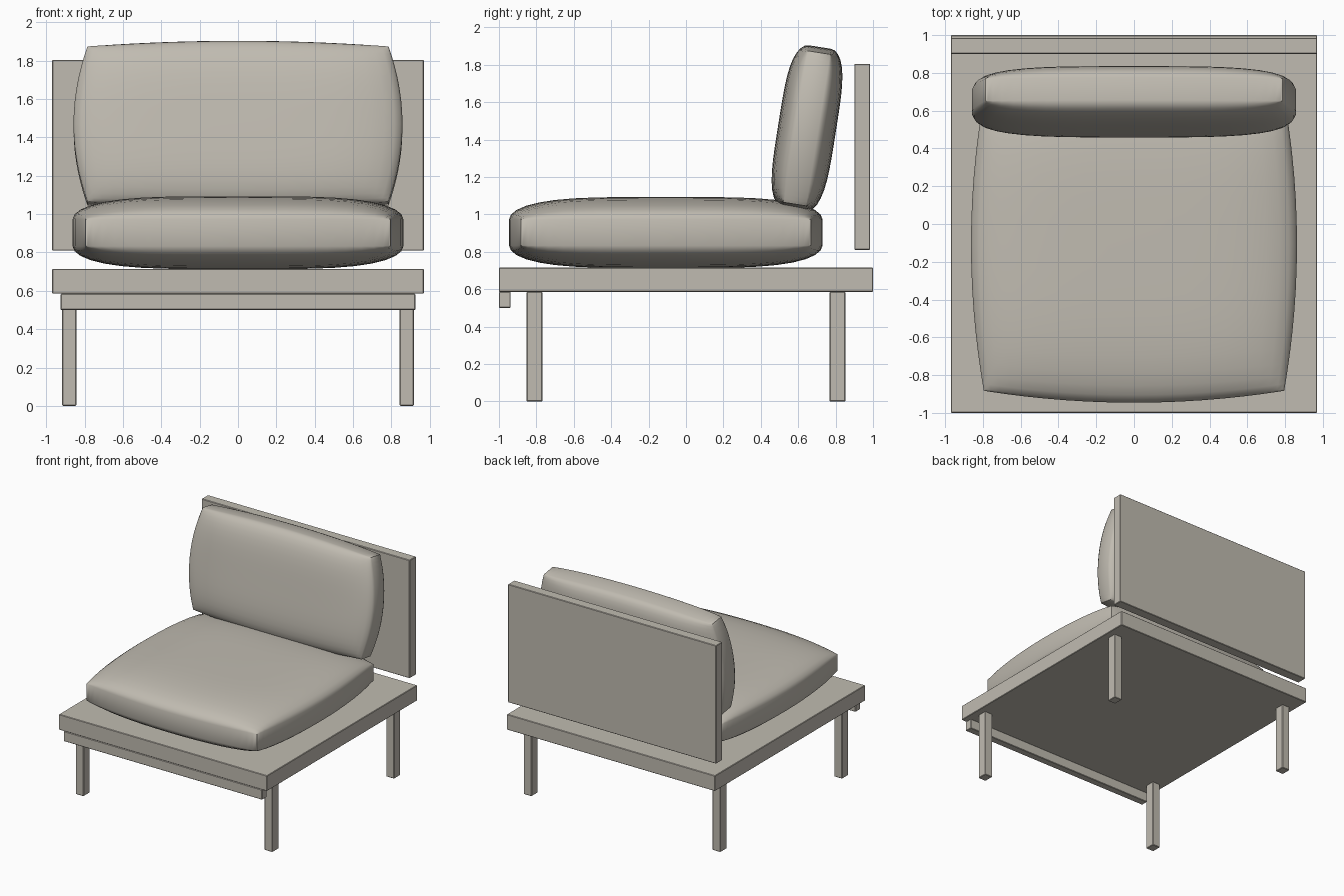
import bpy, bmesh, math

old = bpy.data.objects.get("Cube")
if old:
    bpy.data.objects.remove(old, do_unlink=True)

COLOUR = (0.53, 0.50, 0.44, 1.0)
mat = bpy.data.materials.new("warm grey")
mat.use_nodes = True
mat.diffuse_color = COLOUR
mat.node_tree.nodes["Principled BSDF"].inputs["Base Color"].default_value = COLOUR


def add_object(name, bm):
    mesh = bpy.data.meshes.new(name)
    bm.to_mesh(mesh)
    bm.free()
    mesh.materials.append(mat)
    obj = bpy.data.objects.new(name, mesh)
    bpy.context.collection.objects.link(obj)
    return obj


def board(name, low, high, bevel=0.004):
    """Box between two corners with lightly eased edges."""
    bm = bmesh.new()
    bmesh.ops.create_cube(bm, size=1)
    for v in bm.verts:
        v.co = [(a + b) / 2 + c * (b - a) for a, b, c in zip(low, high, v.co)]
    obj = add_object(name, bm)
    mod = obj.modifiers.new("eased edges", "BEVEL")
    mod.width = bevel
    mod.segments = 1
    return obj


def cushion(name, corner, bulge, edge, thick, location, tilt=0.0, n=20):
    """Pillow: bulging outline, domed faces and a narrow side band."""
    bm = bmesh.new()

    def dome(t):
        return math.sqrt(max(0.0, 1 - abs(t) ** 4))

    def sheet(side):
        rows = []
        for j in range(n + 1):
            row = []
            for i in range(n + 1):
                # sine spacing packs rows towards the rounded rim
                u = math.sin(math.pi / 2 * (2 * i / n - 1))
                v = math.sin(math.pi / 2 * (2 * j / n - 1))
                x = u * (corner[0] + bulge[0] * (1 - v * v))
                y = v * (corner[1] + bulge[1] * (1 - u * u))
                z = side * (edge + (thick - edge) * dome(u) * dome(v))
                row.append(bm.verts.new((x, y, z)))
            rows.append(row)
        for j in range(n):
            for i in range(n):
                bm.faces.new((rows[j][i], rows[j][i + 1],
                              rows[j + 1][i + 1], rows[j + 1][i]))

    sheet(1)
    sheet(-1)
    rims = [e for e in bm.edges if e.is_boundary]
    bmesh.ops.bridge_loops(bm, edges=rims)
    bmesh.ops.recalc_face_normals(bm, faces=bm.faces)
    obj = add_object(name, bm)
    obj.location = location
    obj.rotation_euler.x = tilt
    bpy.ops.object.select_all(action="DESELECT")
    obj.select_set(True)
    bpy.context.view_layer.objects.active = obj
    bpy.ops.object.shade_smooth_by_angle(angle=math.radians(60))
    return obj


# Wooden frame
board("platform", (-0.97, -1.0, 0.585), (0.97, 1.0, 0.715))
board("front_rail", (-0.925, -1.0, 0.5), (0.925, -0.937, 0.585))
board("back_board", (-0.97, 0.9, 0.81), (0.97, 0.985, 1.805))

# Four square legs
for side, x in (("left", 0.88), ("right", -0.88)):
    for end, y in (("front", -0.81), ("back", 0.81)):
        board(f"{end}_{side}_leg", (x - 0.037, y - 0.042, 0), (x + 0.037, y + 0.042, 0.585))

# Cushions
cushion("seat_cushion", (0.795, 0.775), (0.068, 0.063), 0.07, 0.19,
        (0, -0.108, 0.903))
cushion("back_cushion", (0.785, 0.41), (0.073, 0.03), 0.06, 0.155,
        (0, 0.647, 1.46), math.radians(81))
